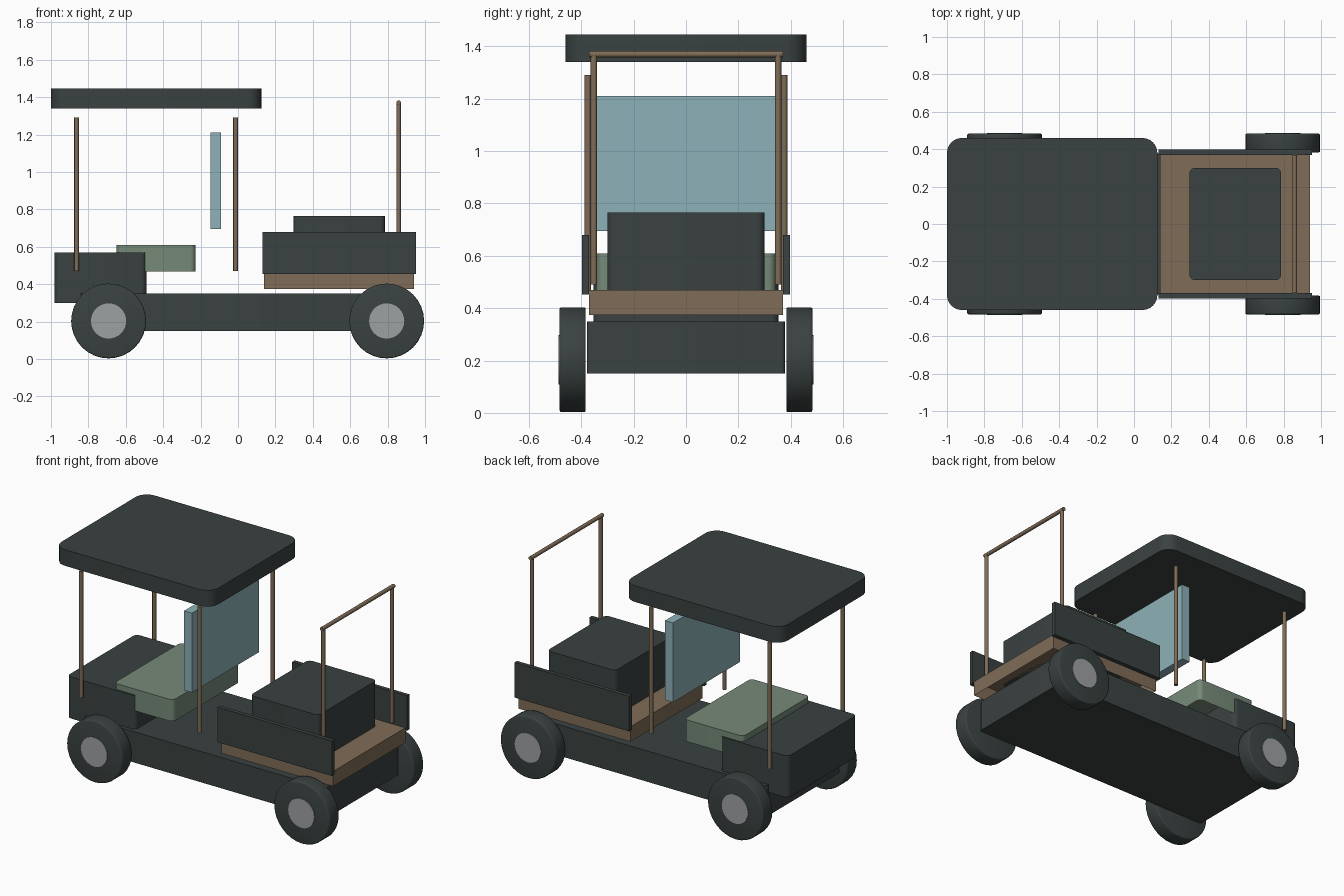
import bpy, bmesh, math
from mathutils import Matrix

if "Cube" in bpy.data.objects:
    bpy.data.objects.remove(bpy.data.objects["Cube"])


def material(name, rgb):
    m = bpy.data.materials.new(name)
    m.diffuse_color = (*rgb, 1)
    m.use_nodes = True
    m.node_tree.nodes["Principled BSDF"].inputs["Base Color"].default_value = m.diffuse_color
    return m


DARK = material("charcoal", (0.042, 0.054, 0.053))
BROWN = material("bronze brown", (0.215, 0.150, 0.095))
GREEN = material("sage green", (0.180, 0.255, 0.190))
BLUE = material("pale glass blue", (0.270, 0.440, 0.480))
GREY = material("hub grey", (0.340, 0.355, 0.365))


def finish(name, bm, mat, smooth=True):
    bmesh.ops.recalc_face_normals(bm, faces=bm.faces)
    me = bpy.data.meshes.new(name)
    bm.to_mesh(me)
    bm.free()
    me.materials.append(mat)
    ob = bpy.data.objects.new(name, me)
    bpy.context.collection.objects.link(ob)
    if smooth:
        bpy.ops.object.select_all(action='DESELECT')
        ob.select_set(True)
        bpy.context.view_layer.objects.active = ob
        bpy.ops.object.shade_smooth_by_angle(angle=math.radians(35))
    return ob


def slab(name, mat, x, y, z, r=0.0, open_bottom=False):
    """Box between the given limits, vertical corners rounded by r."""
    bm = bmesh.new()
    n = 6 if r else 0
    ring = []
    for k, (cx, cy) in enumerate([(x[1] - r, y[1] - r), (x[0] + r, y[1] - r),
                                  (x[0] + r, y[0] + r), (x[1] - r, y[0] + r)]):
        for i in range(n + 1):
            a = math.pi / 2 * (k + (i / n if n else 0))
            ring.append((cx + r * math.cos(a), cy + r * math.sin(a)))
    low = [bm.verts.new((px, py, z[0])) for px, py in ring]
    top = [bm.verts.new((px, py, z[1])) for px, py in ring]
    for i in range(len(ring)):
        j = (i + 1) % len(ring)
        bm.faces.new((low[i], low[j], top[j], top[i]))
    bm.faces.new(top)
    if not open_bottom:
        bm.faces.new(low[::-1])
    return finish(name, bm, mat, r > 0)


def rod(name, mat, centre, radius, length, axis='Z', sides=12, bevel=0.0):
    bm = bmesh.new()
    bmesh.ops.create_cone(bm, cap_ends=True, segments=sides, radius1=radius,
                          radius2=radius, depth=length)
    if bevel:
        rims = [e for e in bm.edges if abs(e.verts[0].co.z - e.verts[1].co.z) < 1e-5]
        bmesh.ops.bevel(bm, geom=rims, offset=bevel, segments=3, profile=0.5,
                        affect='EDGES')
    if axis == 'Y':
        bm.transform(Matrix.Rotation(math.pi / 2, 4, 'X'))
    bm.transform(Matrix.Translation(centre))
    return finish(name, bm, mat)


# Body
slab("chassis", DARK, (-0.84, 0.89), (-0.378, 0.378), (0.15, 0.35), 0.015)
slab("hood", DARK, (-0.98, -0.49), (-0.353, 0.353), (0.30, 0.57), 0.03)
slab("seat", GREEN, (-0.65, -0.226), (-0.343, 0.343), (0.467, 0.608), 0.03, True)
slab("windshield", BLUE, (-0.147, -0.09), (-0.343, 0.343), (0.695, 1.21))
slab("roof", DARK, (-1.0, 0.125), (-0.46, 0.46), (1.34, 1.445), 0.08)

# Cargo bed
slab("cargo_deck", BROWN, (0.14, 0.942), (-0.37, 0.37), (0.373, 0.47), 0, True)
slab("cargo_box", DARK, (0.297, 0.787), (-0.30, 0.30), (0.47, 0.765), 0.03)

for s, side in ((-1, "front"), (1, "back")):
    # Bed side panel
    slab("side_panel_" + side, DARK, (0.13, 0.953),
         tuple(sorted((s * 0.37, s * 0.397))), (0.453, 0.68))
    # Roof posts
    for x, end in ((-0.863, "left"), (-0.013, "right")):
        rod(f"roof_post_{end}_{side}", BROWN, (x, s * 0.375, 0.88), 0.0125, 0.82)
    # Rear hoop upright
    rod("hoop_post_" + side, BROWN, (0.859, s * 0.352, 0.93), 0.0125, 0.88)
    # Wheels
    for x, end in ((-0.692, "left"), (0.795, "right")):
        rod(f"tyre_{end}_{side}", DARK, (x, s * 0.433, 0.203), 0.2, 0.1, 'Y', 32, 0.008)
        rod(f"hub_{end}_{side}", GREY, (x, s * 0.465, 0.203), 0.094, 0.044, 'Y', 32)

# Rear hoop crossbar
rod("hoop_crossbar", BROWN, (0.859, 0, 1.37), 0.0125, 0.74, 'Y')
